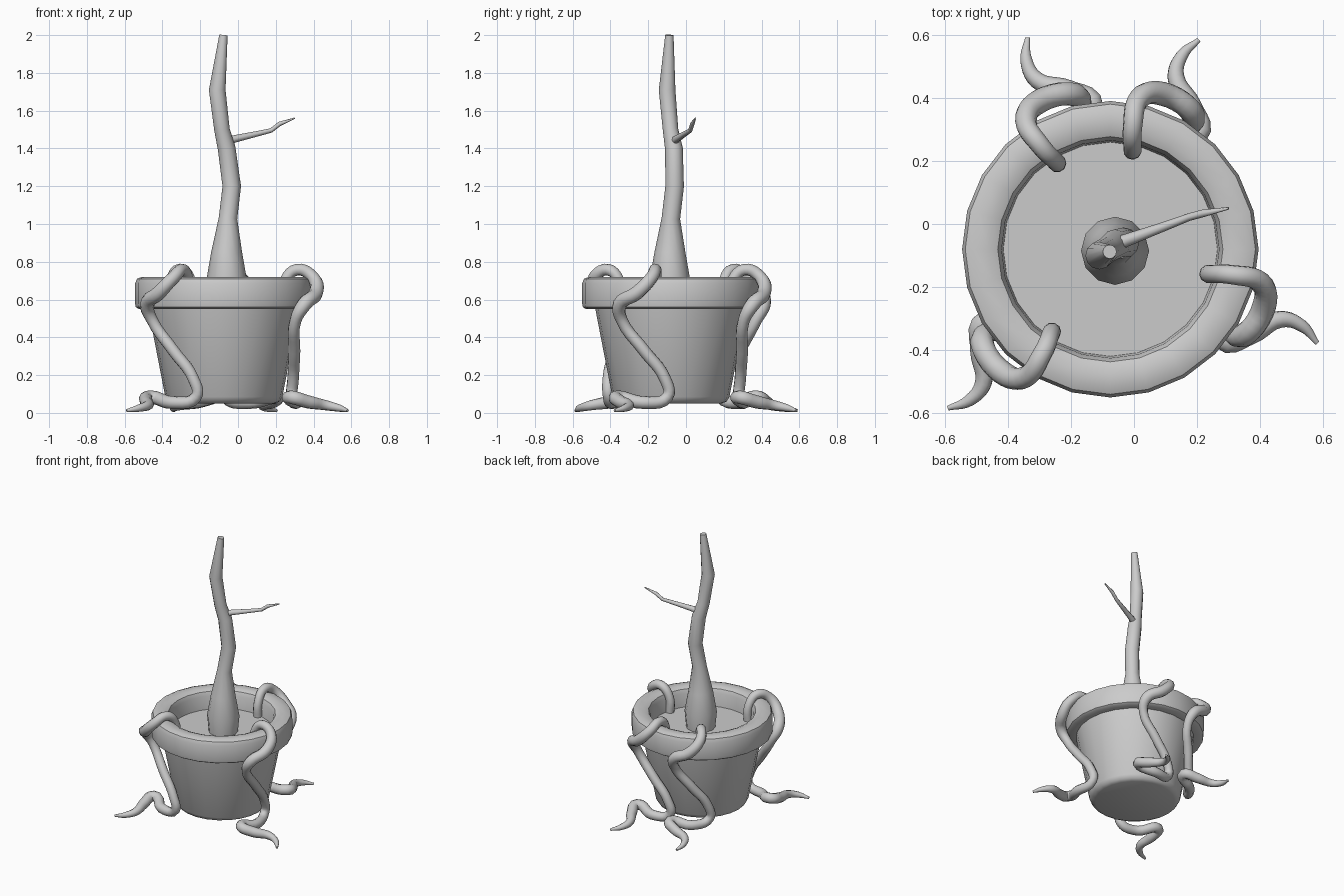
import bpy, bmesh, math
from mathutils import Vector, Matrix

if "Cube" in bpy.data.objects:
    bpy.data.objects.remove(bpy.data.objects["Cube"])

CX, CY = -0.075, -0.08   # pot axis


def smooth(ob, angle=40):
    bpy.ops.object.select_all(action='DESELECT')
    ob.select_set(True)
    bpy.context.view_layer.objects.active = ob
    bpy.ops.object.shade_smooth_by_angle(angle=math.radians(angle))


def lathe(name, profile, sides=24):
    bm = bmesh.new()
    vs = [bm.verts.new((r, 0, z)) for r, z in profile]
    es = [bm.edges.new(p) for p in zip(vs, vs[1:])]
    bmesh.ops.spin(bm, geom=vs + es, cent=(0, 0, 0), axis=(0, 0, 1),
                   angle=2 * math.pi, steps=sides)
    bmesh.ops.remove_doubles(bm, verts=bm.verts, dist=1e-4)
    bmesh.ops.recalc_face_normals(bm, faces=bm.faces)
    me = bpy.data.meshes.new(name)
    bm.to_mesh(me)
    bm.free()
    ob = bpy.data.objects.new(name, me)
    ob.location = (CX, CY, 0)
    bpy.context.collection.objects.link(ob)
    smooth(ob)
    return ob


def tube(name, pts, kind='BEZIER', bevel=3):
    """Tapered tube through points (x, y, z, radius)."""
    cu = bpy.data.curves.new(name, 'CURVE')
    cu.dimensions = '3D'
    cu.bevel_depth = 1.0
    cu.bevel_resolution = bevel
    cu.resolution_u = 5
    cu.use_fill_caps = True
    sp = cu.splines.new(kind)
    store = sp.bezier_points if kind == 'BEZIER' else sp.points
    store.add(len(pts) - 1)
    for p, (x, y, z, r) in zip(store, pts):
        p.co = (x, y, z) if kind == 'BEZIER' else (x, y, z, 1)
        p.radius = r
        if kind == 'BEZIER':
            p.handle_left_type = p.handle_right_type = 'AUTO'
    ob = bpy.data.objects.new(name, cu)
    bpy.context.collection.objects.link(ob)
    bpy.ops.object.select_all(action='DESELECT')
    ob.select_set(True)
    bpy.context.view_layer.objects.active = ob
    bpy.ops.object.convert(target='MESH')
    ob = bpy.context.view_layer.objects.active
    ob.name = name
    smooth(ob, 50)
    return ob


# Flower pot with thick rounded rim, and soil
lathe("pot", [(0, .05), (.27, .05), (.295, .06), (.31, .085), (.40, .55),
              (.45, .55), (.466, .56), (.47, .58), (.47, .685), (.46, .71),
              (.435, .72), (.385, .72), (.357, .708), (.345, .68), (.338, .56)])
lathe("soil", [(0, .585), (.342, .585)])

# Crooked trunk and its twig
tube("trunk", [(-.06, -.085, .56, .095), (-.06, -.085, .70, .108),
               (-.06, -.085, .85, .082), (-.053, -.08, 1.03, .049),
               (-.033, -.06, 1.20, .049), (-.06, -.064, 1.40, .047),
               (-.085, -.082, 1.50, .041), (-.11, -.10, 1.71, .044),
               (-.077, -.088, 2.0, .022)], 'POLY', 4)
tube("twig", [(-.07, -.07, 1.43, .024), (-.02, -.05, 1.45, .020),
              (.09, -.01, 1.475, .015), (.175, .022, 1.495, .012),
              (.22, .034, 1.53, .012), (.30, .05, 1.56, .004)], 'POLY', 2)

# One root climbing over the rim: (distance from axis, degrees, z, radius)
ROOT = [(.325, 235, .56, .029), (.33, 235, .69, .029), (.395, 237, .758, .031),
        (.485, 236.5, .715, .034), (.52, 228.5, .635, .038),
        (.505, 216.5, .575, .038), (.46, 214.5, .49, .031),
        (.40, 228, .33, .032), (.368, 244, .18, .031), (.36, 246, .085, .031),
        (.41, 228, .055, .034), (.455, 210, .083, .036), (.52, 218, .058, .035),
        (.585, 226.5, .04, .027), (.655, 227, .026, .020), (.72, 224.4, .012, .008)]

# The same root turned to four places round the pot
for name, turn in (("root_front", 0), ("root_right", 111.2),
                   ("root_back", -157.3), ("root_back_left", -113)):
    pts = []
    for r, a, z, w in ROOT:
        t = math.radians(a + turn)
        pts.append((CX + r * math.cos(t), CY + r * math.sin(t), z, w))
    tube(name, pts)
